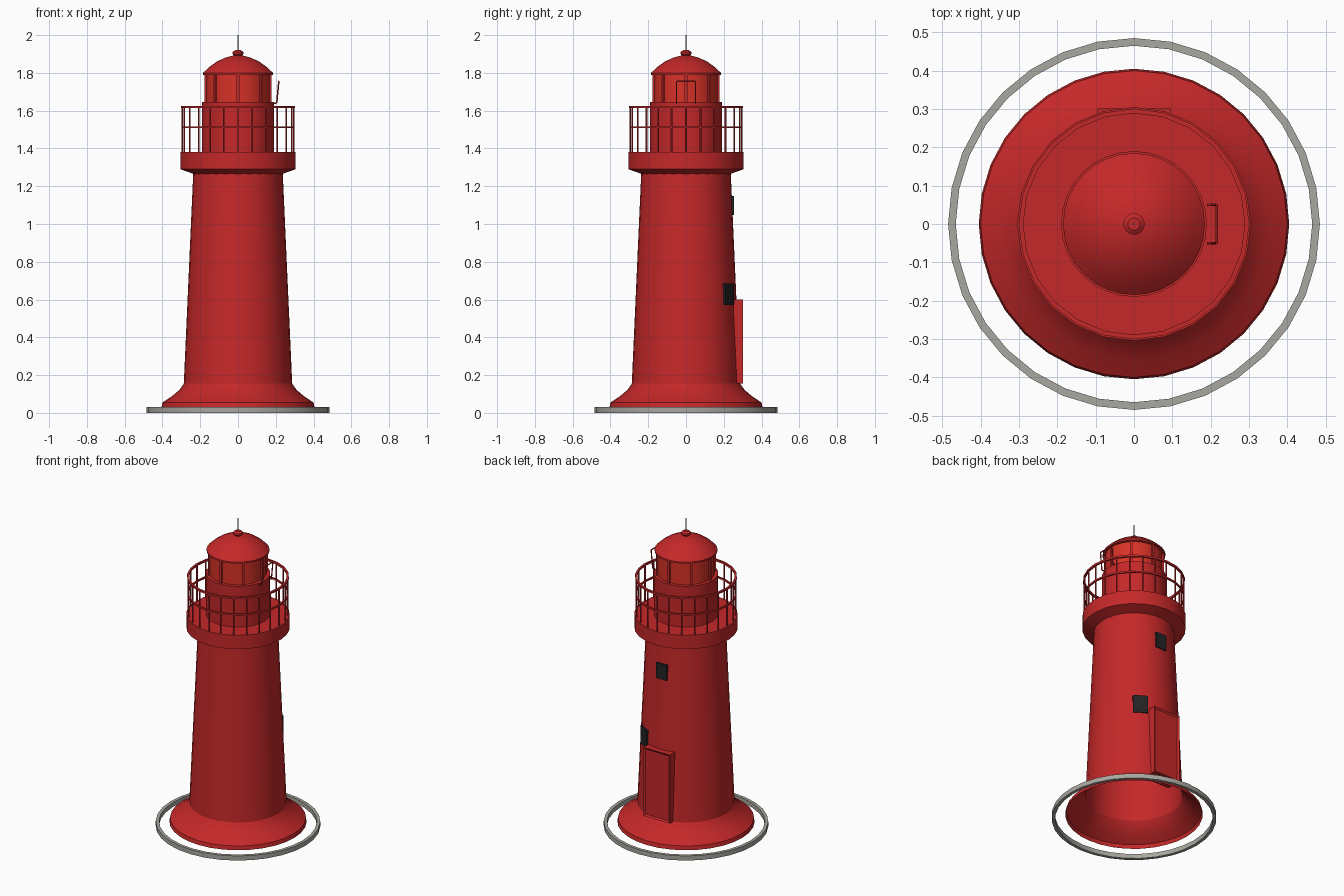
import bpy
import bmesh
from math import sin, cos, pi, radians
from mathutils import Matrix, Vector

cube = bpy.data.objects.get("Cube")
if cube:
    bpy.data.objects.remove(cube, do_unlink=True)


def material(name, rgb):
    m = bpy.data.materials.new(name)
    m.use_nodes = True
    m.diffuse_color = (*rgb, 1)
    m.node_tree.nodes["Principled BSDF"].inputs["Base Color"].default_value = (*rgb, 1)
    return m


RED = material("tower red", (0.56, 0.021, 0.022))
GLASS = material("lantern glass red", (0.68, 0.032, 0.02))
STONE = material("stone grey", (0.40, 0.385, 0.35))
BLACK = material("window black", (0.017, 0.017, 0.018))
METAL = material("spike grey", (0.13, 0.14, 0.16))


def finish(bm, name, mat, smooth=True):
    bmesh.ops.recalc_face_normals(bm, faces=bm.faces)
    mesh = bpy.data.meshes.new(name)
    bm.to_mesh(mesh)
    bm.free()
    mesh.materials.append(mat)
    if smooth:
        mesh.shade_smooth()
        mesh.set_sharp_from_angle(angle=radians(30))
    ob = bpy.data.objects.new(name, mesh)
    bpy.context.collection.objects.link(ob)
    return ob


def lathe(name, profile, mat, sides=24, closed=False, caps=()):
    """Turn a (radius, height) profile around the z axis."""
    bm = bmesh.new()
    rings = [[bm.verts.new((r * sin(2 * pi * i / sides), r * cos(2 * pi * i / sides), z))
              for i in range(sides)] for r, z in profile]
    pairs = list(zip(rings, rings[1:]))
    if closed:
        pairs.append((rings[-1], rings[0]))
    for a, b in pairs:
        for i in range(sides):
            j = (i + 1) % sides
            bm.faces.new((a[i], a[j], b[j], b[i]))
    for c in caps:
        bm.faces.new(rings[c])
    return finish(bm, name, mat)


def add_rod(bm, start, end, radius, sides=6):
    a, b = Vector(start), Vector(end)
    d = b - a
    place = Matrix.Translation((a + b) / 2) @ d.to_track_quat("Z", "Y").to_matrix().to_4x4()
    bmesh.ops.create_cone(bm, cap_ends=True, segments=sides, radius1=radius,
                          radius2=radius, depth=d.length, matrix=place)


def add_box(bm, size, centre, angle=0.0):
    m = Matrix.Rotation(angle, 4, "Z") @ Matrix.Translation(centre) @ Matrix.Diagonal((*size, 1))
    bmesh.ops.create_cube(bm, size=1, matrix=m)


# Ground ring and tower with its flared foot, open underneath
lathe("ground_ring", [(0.485, 0), (0.485, 0.03), (0.465, 0.03), (0.465, 0)],
      STONE, sides=32, closed=True)
lathe("tower_body", [(0.405, 0.03), (0.40, 0.055), (0.35, 0.088), (0.31, 0.122),
                     (0.287, 0.155), (0.237, 1.27)], RED, sides=32)

# Gallery deck and lantern room
lathe("gallery_deck", [(0.235, 1.265), (0.305, 1.29), (0.305, 1.38), (0.18, 1.38)], RED)
lathe("lantern_room", [(0.19, 1.38), (0.19, 1.645), (0.16, 1.645)], RED, sides=32)
lathe("lantern_glass", [(0.168, 1.645), (0.168, 1.795)], GLASS, sides=32)

bm = bmesh.new()
for i in range(8):
    add_box(bm, (0.014, 0.014, 0.15), (0.171, 0, 1.72), i * pi / 4)
finish(bm, "lantern_mullions", RED, smooth=False)

# Roof, knob and spike
lathe("roof", [(0.16, 1.79), (0.185, 1.79), (0.185, 1.80), (0.155, 1.829), (0.115, 1.858),
               (0.07, 1.88), (0.02, 1.893)], RED, sides=32, caps=(0, -1))
lathe("roof_knob", [(0.018, 1.888), (0.028, 1.899), (0.028, 1.911), (0.016, 1.92)],
      RED, sides=16, caps=(0, -1))
bm = bmesh.new()
add_rod(bm, (0, 0, 1.91), (0, 0, 2.0), 0.003)
finish(bm, "roof_spike", METAL)

# Gallery railing
bm = bmesh.new()
for i in range(24):
    a = i * pi / 12
    x, y = 0.295 * sin(a), 0.295 * cos(a)
    add_rod(bm, (x, y, 1.375), (x, y, 1.62), 0.0045)
finish(bm, "railing_posts", RED)
for name, z, h in (("railing_top", 1.62, 0.006), ("railing_middle", 1.512, 0.005)):
    lathe(name, [(0.295 + h, z - h), (0.295 + h, z + h), (0.295 - h, z + h),
                 (0.295 - h, z - h)], RED, closed=True)

# Hoop handle beside the lantern
bm = bmesh.new()
hoop = [(0.19, -0.05, 1.64), (0.205, -0.05, 1.64), (0.216, -0.05, 1.755),
        (0.216, 0.05, 1.755), (0.205, 0.05, 1.64), (0.19, 0.05, 1.64)]
for a, b in zip(hoop, hoop[1:]):
    add_rod(bm, a, b, 0.004)
finish(bm, "hoop_handle", RED)

# Back door with a sunken panel
bm = bmesh.new()
add_box(bm, (0.19, 0.10, 0.445), (0, 0.252, 0.378))
bm.normal_update()
front = [f for f in bm.faces if f.normal.y > 0.9]
bmesh.ops.inset_region(bm, faces=front, thickness=0.016, depth=-0.008)
finish(bm, "back_door", RED, smooth=False)

# Windows on the back of the tower
for name, angle, radius, z, w, h in (("lower_window", -32, 0.257, 0.628, 0.088, 0.115),
                                     ("upper_window", 0, 0.238, 1.098, 0.075, 0.10)):
    bm = bmesh.new()
    add_box(bm, (w, 0.03, h), (0, radius, z), radians(angle))
    finish(bm, name, BLACK, smooth=False)
